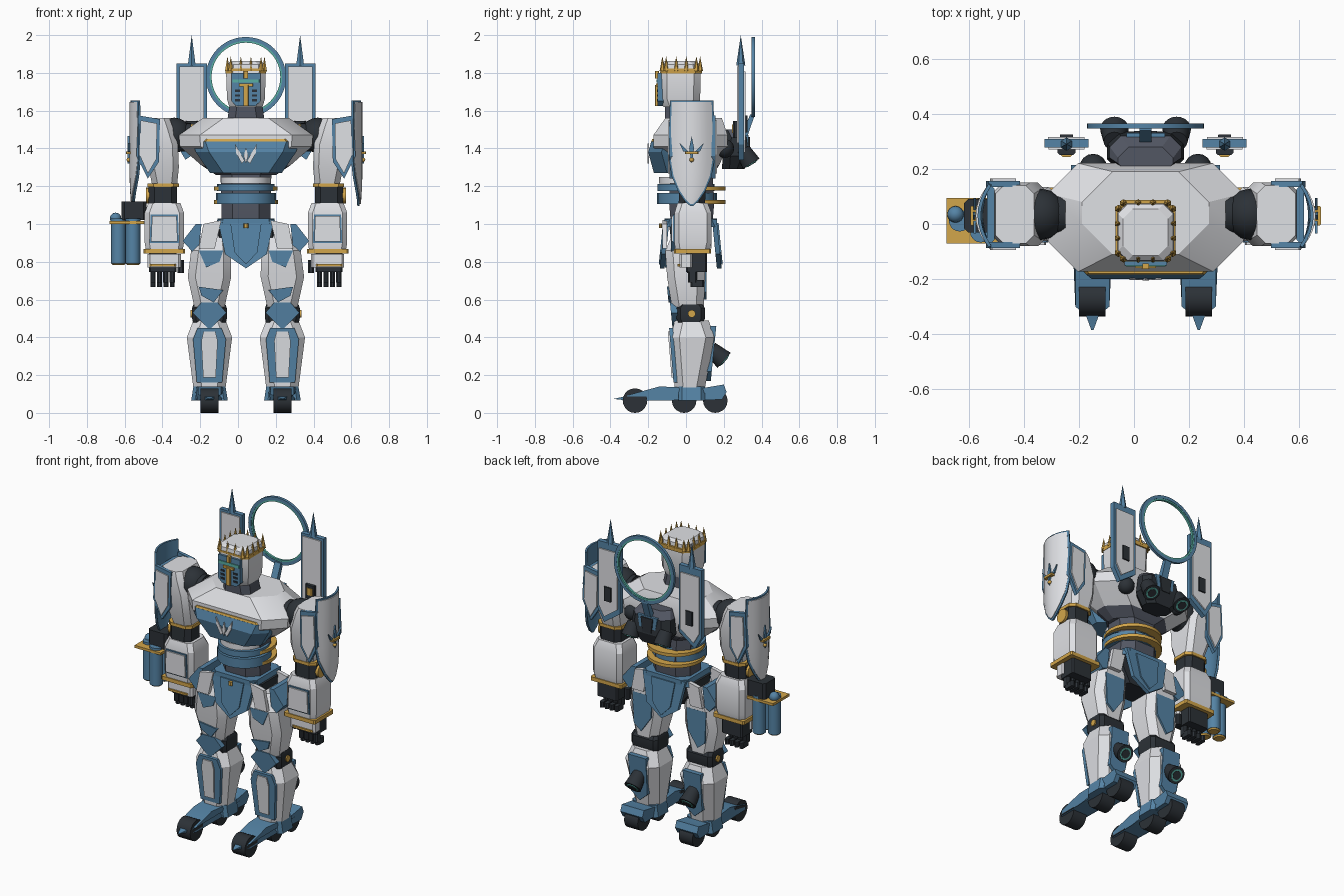
import bpy, bmesh
from math import pi
from mathutils import Vector, Matrix

if "Cube" in bpy.data.objects:
    bpy.data.objects.remove(bpy.data.objects["Cube"])

CX = 0.042  # body axis, pushed off centre by the canister on one arm
made = []


def material(name, *rgb):
    m = bpy.data.materials.new(name)
    m.use_nodes = True
    m.diffuse_color = (*rgb, 1)
    m.node_tree.nodes["Principled BSDF"].inputs["Base Color"].default_value = (*rgb, 1)
    return m


white = material("armor white", .74, .75, .78)
blue = material("steel blue", .09, .23, .38)
gold = material("gold", .65, .38, .07)
dark = material("dark joint", .025, .031, .038)
grey = material("slate grey", .085, .095, .125)
teal = material("teal glow", .1, .43, .37)


def finish(name, bm, mats, pair=False, rule=None):
    """Make one object, or a mirrored left and right pair."""
    mats = mats if isinstance(mats, list) else [mats]
    for side in ((1, -1) if pair else (1,)):
        b = bm.copy()
        bmesh.ops.transform(b, matrix=Matrix.Diagonal((side, 1, 1, 1)), verts=b.verts)
        bmesh.ops.recalc_face_normals(b, faces=b.faces)
        b.normal_update()
        if rule:
            for f in b.faces:
                f.material_index = rule(f)
        label = ("left_" if side > 0 else "right_") + name if pair else name
        mesh = bpy.data.meshes.new(label)
        b.to_mesh(mesh)
        b.free()
        for m in mats:
            mesh.materials.append(m)
        ob = bpy.data.objects.new(label, mesh)
        ob.location.x = CX
        bpy.context.collection.objects.link(ob)
        made.append(ob)
    bm.free()


def loft(name, mat, rings, c=.03, pair=False, rule=None):
    """Stack of chamfered rectangles: (z, centre x, centre y, half x, half y)."""
    bm = bmesh.new()
    rows = []
    for z, x, y, hx, hy in rings:
        k = min(c, hx * .8, hy * .8)
        a, b = hx - k, hy - k
        pts = [(hx, -b), (hx, b), (a, hy), (-a, hy), (-hx, b), (-hx, -b), (-a, -hy), (a, -hy)]
        rows.append([bm.verts.new((x + u, y + v, z)) for u, v in pts])
    for lo, hi in zip(rows, rows[1:]):
        for i in range(8):
            j = (i + 1) % 8
            bm.faces.new((lo[i], lo[j], hi[j], hi[i]))
    bm.faces.new(rows[0])
    bm.faces.new(rows[-1])
    finish(name, bm, mat, pair, rule)


def box(name, mat, x, y, z, hx, hy, hz, pair=False, c=.008):
    loft(name, mat, [(z - hz, x, y, hx, hy), (z + hz, x, y, hx, hy)], c, pair)


def prism(name, mat, pts, push, pair=False):
    """Extrude a 3D polygon along a vector."""
    bm = bmesh.new()
    a = [bm.verts.new(p) for p in pts]
    b = [bm.verts.new(Vector(p) + Vector(push)) for p in pts]
    bm.faces.new(a)
    bm.faces.new(b)
    for i in range(len(a)):
        j = (i + 1) % len(a)
        bm.faces.new((a[i], a[j], b[j], b[i]))
    finish(name, bm, mat, pair)


def plate(name, mat, xz, y, depth, lean=0, pair=False, inset=None, size=.75):
    """Plate facing along y, sloping by lean, with an optional raised inset (size across x)."""
    mid = [sum(v) / len(xz) for v in zip(*xz)]
    at = lambda x, z, o=0: (x, y + o + lean * (z - mid[1]), z)
    prism(name, mat, [at(x, z) for x, z in xz], (0, depth, 0), pair)
    if inset:
        grow = (size, max(size, .84))
        small = [[m + (v - m) * g for v, m, g in zip(p, mid, grow)] for p in xz]
        prism(name + "_inset", inset, [at(x, z, depth) for x, z in small],
              (0, .008 if depth > 0 else -.008, 0), pair)


def cyl(name, mat, p, q, r, r2=None, pair=False, n=20):
    p, q = Vector(p), Vector(q)
    bm = bmesh.new()
    turn = (q - p).to_track_quat('Z', 'Y').to_matrix().to_4x4()
    bmesh.ops.create_cone(bm, cap_ends=True, segments=n, radius1=r,
                          radius2=r if r2 is None else r2, depth=(q - p).length,
                          matrix=Matrix.Translation((p + q) / 2) @ turn)
    finish(name, bm, mat, pair)


def ball(name, mat, p, r, pair=False):
    bm = bmesh.new()
    bmesh.ops.create_uvsphere(bm, u_segments=16, v_segments=10, radius=r,
                              matrix=Matrix.Translation(p))
    finish(name, bm, mat, pair)


def hoop(name, mat, r0, r1, y, h, z):
    bm = bmesh.new()
    vs = [bm.verts.new((r, y + d, z)) for r, d in ((r0, -h), (r1, -h), (r1, h), (r0, h))]
    edges = [bm.edges.new((vs[i], vs[i - 1])) for i in range(4)]
    bmesh.ops.spin(bm, geom=vs + edges, cent=(0, y, z), axis=(0, 1, 0), angle=2 * pi, steps=48)
    bmesh.ops.remove_doubles(bm, verts=bm.verts, dist=.0005)
    finish(name, bm, mat)


def nozzle(name, p, q, r):
    p, q = Vector(p), Vector(q)
    step = (q - p).normalized()
    cyl(name, dark, p, q, r * .75, r, True)
    cyl(name + "_rim", teal, q, q + step * .004, r * .7, pair=True)
    cyl(name + "_core", dark, q, q + step * .007, r * .5, pair=True)


# Torso and chest, slate underneath
loft("torso", [white, grey], [(1.26, 0, .03, .16, .11), (1.31, 0, .03, .235, .145), (1.41, 0, .024, .35, .197),
     (1.47, 0, .024, .355, .197), (1.56, 0, .04, .23, .15)], .11,
     rule=lambda f: int(f.calc_center_median().z < 1.3))
loft("chest_plate", blue, [(1.27, 0, -.08, .19, .09), (1.38, 0, -.09, .265, .11),
     (1.437, 0, -.08, .285, .104)], .07)
loft("chest_trim", gold, [(1.437, 0, -.08, .283, .103), (1.449, 0, -.08, .275, .099)], .07)
plate("chest_wing", white, [(.006, 1.335), (.058, 1.425), (.052, 1.375), (.022, 1.32)], -.196, -.008, pair=True)
plate("chest_spear", white, [(0, 1.32), (.012, 1.36), (0, 1.405), (-.012, 1.36)], -.196, -.009)

# Neck, head and face
loft("neck", grey, [(1.54, 0, -.02, .1, .09), (1.64, 0, -.025, .085, .085)], .04)
loft("head", white, [(1.62, 0, -.03, .088, .09), (1.66, 0, -.03, .1, .105),
     (1.8, 0, -.03, .105, .107), (1.845, 0, -.03, .1, .102), (1.862, 0, -.03, .082, .084)], .035)
loft("crown_band", gold, [(1.797, 0, -.025, .107, .11), (1.823, 0, -.025, .109, .112)], .035)
for i in range(4):
    for side in (-1, 1):
        t = (i - 1.5) / 1.5
        for x, y in ((t * .08, side * .1), (side * .098, t * .08)):
            cyl("crown_spike", gold, (x, y - .025, 1.81), (x, y - .025, 1.888), .015, 0, n=6)
plate("face_plate", blue, [(-.077, 1.8), (.077, 1.8), (.077, 1.65), (.05, 1.625),
      (-.05, 1.625), (-.077, 1.65)], -.12, -.03)
box("visor", teal, 0, -.15, 1.757, .072, .005, .009, c=.002)
box("face_crossbar", gold, 0, -.152, 1.735, .038, .008, .008, c=.002)
box("face_stem", gold, 0, -.153, 1.68, .014, .01, .055, c=.002)
box("brow", gold, 0, -.153, 1.79, .012, .01, .02, c=.002)
for z in (1.655, 1.68, 1.705):
    box("face_vent", dark, .045, -.15, z, .014, .004, .006, True, .001)

# Waist: blue belts in front, gold hoops showing at the sides and behind
loft("waist", grey, [(1.0, 0, .03, .13, .11), (1.12, 0, .03, .13, .12),
     (1.27, 0, .03, .135, .11)], .06)
for name, mat, lo, hi, r, y in (("low_belt", blue, 1.105, 1.165, .158, .005), ("low_hoop", gold, 1.107, 1.127, .17, .038),
                                ("high_belt", blue, 1.175, 1.212, .152, .0), ("high_hoop", gold, 1.178, 1.198, .168, .04),
                                ("waist_collar", white, 1.215, 1.25, .132, -.01)):
    cyl(name, mat, (0, y, lo), (0, y, hi), r, n=24)

# Pelvis and skirt plates
loft("pelvis", dark, [(.84, 0, .02, .1, .08), (.92, 0, .02, .17, .1), (1.0, 0, .02, .17, .11)])
loft("pelvis_belt", blue, [(.985, 0, .025, .16, .14), (1.03, 0, .025, .15, .14)])
skirt = [(-.15, 1.025), (.15, 1.025), (.11, .84), (0, .765), (-.11, .84)]
plate("front_skirt", blue, skirt, -.1, -.025, .1, inset=blue, size=.55)
plate("rear_skirt", blue, skirt, .15, .025, -.1, inset=blue, size=.55)
box("skirt_gem", gold, 0, -.135, .99, .014, .009, .012)
hip = [(.13, 1.02), (.225, 1.0), (.25, .87), (.165, .87)]
plate("front_hip", white, hip, -.1, -.025, pair=True)
plate("rear_hip", white, hip, .11, .025, pair=True)
prism("side_skirt", blue, [(.235, -.08, 1.0), (.265, -.08, 1.0), (.335, -.08, .91), (.285, -.08, .855),
      (.25, -.08, .87)], (0, .19, 0), True)

# Thighs and knees
loft("thigh", white, [(.56, .193, .01, .08, .085), (.72, .193, 0, .115, .1),
     (.86, .185, 0, .105, .11), (.95, .16, .01, .07, .08)], .04, True)
plate("thigh_upper_stripe", blue, [(.12, .86), (.25, .86), (.21, .77), (.14, .8)], -.1, -.012, pair=True)
plate("thigh_lower_stripe", blue, [(.12, .65), (.25, .668), (.235, .62), (.17, .585)], -.084, -.013, -.1, True)
plate("thigh_rear_plate", blue, [(.12, .84), (.26, .84), (.25, .64), (.2, .6), (.13, .7)], .095, .014, pair=True)
loft("knee_joint", dark, [(.465, .193, .025, .085, .06), (.5, .193, .025, .092, .075),
     (.555, .193, .025, .092, .075), (.575, .193, .025, .085, .06)], .02, True)
cyl("knee_cap", gold, (.28, .03, .525), (.293, .03, .525), .02, pair=True)
plate("knee_guard", blue, [(.15, .585), (.236, .585), (.283, .53), (.193, .44), (.103, .53)],
      -.045, -.035, -.1, True)

# Shins and calf thrusters
loft("shin", white, [(.13, .193, .02, .085, .08), (.4, .193, .035, .12, .115),
     (.49, .193, .03, .085, .09)], .045, True)
plate("shin_guard", blue, [(.13, .45), (.256, .45), (.28, .39), (.26, .16), (.126, .16), (.106, .39)],
      -.06, -.02, -.08, True, white, .5)
plate("calf_plate", blue, [(.13, .46), (.256, .46), (.25, .22), (.193, .17), (.136, .22)],
      .115, .03, .1, True)
nozzle("calf_thruster", (.193, .13, .34), (.193, .202, .278), .053)

# Wheeled feet
foot = [(-.385, .074), (-.33, .086), (-.3, .096), (-.14, .14), (.08, .13), (.2, .15), (.215, .11), (.19, .07),
        (-.14, .066), (-.3, .066), (-.33, .068)]
bm = bmesh.new()
rows = [[bm.verts.new((.193 + s * (.004 if y < -.35 else .024 if y < -.32 else .062 if y < -.1 else .078), y, z))
         for y, z in foot] for s in (-1, 1)]
for row in rows:
    bm.faces.new(row)
for i in range(len(foot)):
    bm.faces.new((rows[0][i - 1], rows[0][i], rows[1][i], rows[1][i - 1]))
finish("foot", bm, blue, True)
for y in (-.27, -.01, .155):
    cyl("wheel", dark, (.145, y, .065), (.241, y, .065), .065, pair=True)
loft("ankle_guard", blue, [(.065, .193, .03, .097, .07), (.14, .193, .03, .085, .07)], .02, True)

# Shoulders and upper arms
ball("shoulder_ball", dark, (.38, .035, 1.47), .093, True)
cyl("shoulder_axle", dark, (.29, .035, 1.46), (.42, .035, 1.46), .075, pair=True)
loft("upper_arm", white, [(1.2, .43, .035, .065, .07), (1.3, .435, .035, .08, .1),
     (1.42, .455, .035, .095, .115), (1.52, .47, .035, .08, .115), (1.56, .475, .035, .07, .105)], .03, True)
guard = [(.455, 1.555), (.57, 1.575), (.58, 1.36), (.52, 1.24), (.46, 1.33)]
plate("shoulder_guard_front", blue, guard, -.065, -.022, pair=True, inset=white)
plate("shoulder_guard_rear", blue, guard, .135, .022, pair=True, inset=white)
box("shoulder_side", blue, .562, .035, 1.45, .014, .1, .1, True)

# Curved side shields
outline = ((1.655, .115), (1.5, .12), (1.34, .12), (1.25, .105), (1.17, .07), (1.12, .035), (1.095, .008))
for name, mat, grow, out in (("shield_rim", blue, 1, 0), ("shield_face", white, .92, .007)):
    bm = bmesh.new()
    rows = []
    for z, w in outline:
        zz = 1.4 + (z - 1.4) * (1 + (grow - 1) * .45)
        rows.append([bm.verts.new((.61 + out - 3 * (w * t / 4) ** 2 - .2 * max(0, 1.3 - z) ** 2,
                                   .03 + w * grow * t / 4, zz)) for t in range(-4, 5)])
    for a, b in zip(rows, rows[1:]):
        for i in range(8):
            bm.faces.new((a[i], a[i + 1], b[i + 1], b[i]))
    bmesh.ops.recalc_face_normals(bm, faces=bm.faces)
    bmesh.ops.solidify(bm, geom=bm.faces[:], thickness=.012)
    finish(name, bm, mat, True)
prism("shield_blade", blue, [(.617, .03, 1.32), (.617, .043, 1.4), (.617, .03, 1.465), (.617, .017, 1.4)],
      (.009, 0, 0), True)
for s in (-1, 1):
    prism("shield_feather", blue, [(.615, .03 + s * .01, 1.375), (.615, .03 + s * .065, 1.43),
          (.615, .03 + s * .045, 1.385)], (.009, 0, 0), True)
box("shield_bar", gold, .622, .03, 1.378, .014, .035, .007, True, .003)
ball("shield_stud", gold, (.62, .03, 1.34), .012, True)

# Elbows, forearms and hands
loft("elbow", dark, [(1.08, .44, .03, .075, .07), (1.21, .44, .035, .075, .07)], .03, True)
box("elbow_band", gold, .437, .035, 1.205, .083, .078, .01, True, .03)
cyl("elbow_cap", gold, (.5, .03, 1.15), (.53, .03, 1.15), .042, pair=True)
loft("forearm", white, [(.865, .432, .035, .098, .092), (.9, .432, .037, .104, .098),
     (1.06, .432, .037, .104, .098), (1.11, .432, .035, .085, .08)], .025, True)
plate("forearm_panel", blue, [(.36, 1.05), (.504, 1.05), (.51, .9), (.354, .9)], -.058, -.01,
      pair=True, inset=white, size=.9)
box("cuff", gold, .432, .035, .855, .11, .098, .012, True)
box("hand", white, .432, 0, .805, .088, .035, .035, True, .012)
box("hand_trim", gold, .44, -.03, .782, .07, .015, .006, True)
box("palm", dark, .44, .055, .795, .072, .055, .05, True)
for i in range(4):
    x = .39 + i * .034
    box("finger", dark, x, .035, .725, .014, .024, .035, True)
    box("fingertip", dark, x, .06, .685, .013, .035, .018, True)
box("thumb", dark, .345, .03, .775, .016, .024, .035, True)

# Canister pack on the right forearm
box("canister_mount", dark, -.593, .03, 1.07, .066, .06, .05, c=.015)
box("canister_tray", gold, -.63, .012, 1.008, .092, .083, .008, c=.001)
for x, y in ((-.675, .012), (-.598, -.028), (-.598, .055)):
    cyl("canister", blue, (x, y, .79), (x, y, 1.03), .039)
    cyl("canister_base", gold, (x, y, .782), (x, y, .79), .03, .037)
ball("canister_knob", blue, (-.69, .035, 1.03), .03)

# Backpack, thrusters and halo
loft("backpack", [dark, grey], [(1.29, 0, .25, .09, .06), (1.36, 0, .265, .14, .07),
     (1.46, 0, .26, .13, .06), (1.5, 0, .23, .1, .05)], .04, rule=lambda f: int(f.normal.z > .2))
plate("backpack_plate", blue, [(-.07, 1.47), (.07, 1.47), (.05, 1.36), (-.05, 1.36)], .315, .015, inset=dark, size=.6)
nozzle("back_thruster", (.113, .3, 1.395), (.113, .345, 1.32), .052)
prism("halo_post", blue, [(-.022, .27, 1.42), (-.022, .31, 1.42), (-.022, .365, 1.58), (-.022, .34, 1.58)],
      (.044, 0, 0))
hoop("halo", blue, .192, .212, .355, .009, 1.778)
hoop("halo_glow", teal, .182, .193, .355, .007, 1.778)

# Back panels with spikes
ball("rear_pod", dark, (.19, .205, 1.4), .05, True)
box("panel_mount", dark, .287, .265, 1.5, .032, .015, .045, True)
box("panel_hinge", gold, .287, .258, 1.505, .022, .014, .022, True)
panel = [(.207, 1.85), (.367, 1.85), (.367, 1.42), (.32, 1.34), (.207, 1.42)]
plate("back_panel", blue, panel, .278, .03, pair=True, inset=white, size=.82)
plate("back_panel_front", white, [(.222, 1.835), (.352, 1.835), (.352, 1.43), (.222, 1.43)], .278, -.008, pair=True)
box("panel_slot", dark, .287, .318, 1.53, .024, .007, .045, True, .002)
cyl("panel_spike", blue, (.287, .29, 1.84), (.287, .29, 2.0), .024, 0, True, 6)

# Smooth the round parts, keep the edges crisp
bpy.ops.object.select_all(action='DESELECT')
for ob in made:
    ob.select_set(True)
bpy.context.view_layer.objects.active = made[0]
bpy.ops.object.shade_smooth_by_angle(angle=pi / 7)
